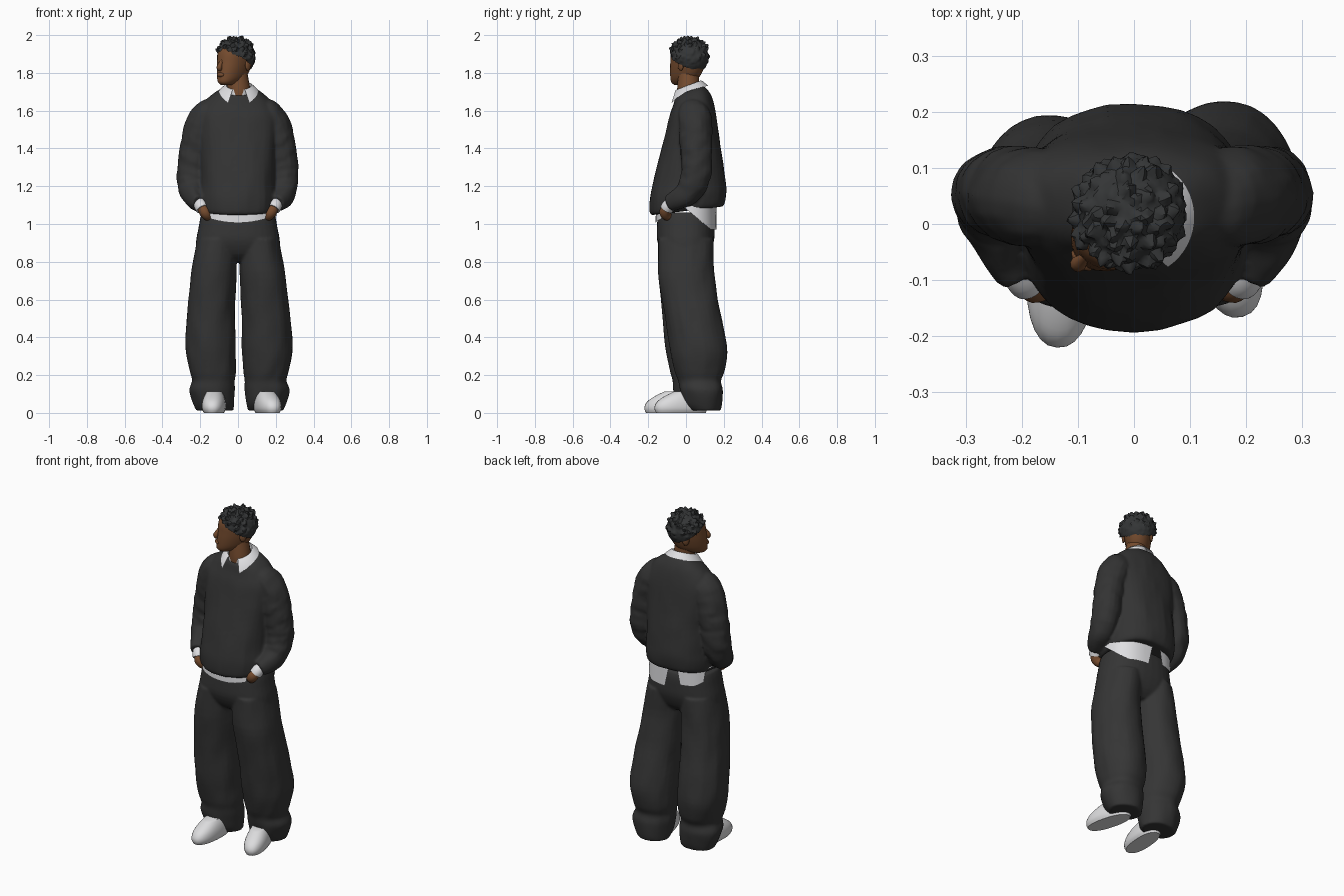
import bpy, bmesh, math, random
from mathutils import Vector, Matrix, noise

if "Cube" in bpy.data.objects:
    bpy.data.objects.remove(bpy.data.objects["Cube"])

random.seed(4)


def material(name, r, g, b):
    m = bpy.data.materials.new(name)
    m.diffuse_color = (r, g, b, 1)
    m.use_nodes = True
    m.node_tree.nodes["Principled BSDF"].inputs["Base Color"].default_value = m.diffuse_color
    return m


KNIT = material("charcoal knit", 0.033, 0.033, 0.033)
CLOTH = material("charcoal trouser", 0.036, 0.036, 0.036)
WHITE = material("white cotton", 0.74, 0.74, 0.76)
SHOE = material("white shoe", 0.72, 0.72, 0.73)
SKIN = material("brown skin", 0.18, 0.072, 0.028)
HAIR = material("black hair", 0.034, 0.036, 0.037)


def finish(name, bm, mat, angle=50):
    bmesh.ops.recalc_face_normals(bm, faces=bm.faces[:])
    me = bpy.data.meshes.new(name)
    bm.to_mesh(me)
    bm.free()
    me.materials.append(mat)
    ob = bpy.data.objects.new(name, me)
    bpy.context.collection.objects.link(ob)
    bpy.context.view_layer.objects.active = ob
    ob.select_set(True)
    bpy.ops.object.shade_smooth_by_angle(angle=math.radians(angle))
    ob.select_set(False)
    return ob


def fuse(name, parts, smooth):
    """Join overlapping solids into one continuous garment."""
    for ob in parts:
        ob.select_set(True)
    bpy.context.view_layer.objects.active = parts[0]
    bpy.ops.object.join()
    ob = bpy.context.view_layer.objects.active
    ob.name = name
    ob.select_set(False)
    r = ob.modifiers.new("fuse", 'REMESH')
    r.mode, r.voxel_size, r.use_smooth_shade = 'VOXEL', 0.008, True
    s = ob.modifiers.new("soften", 'SMOOTH')
    s.factor, s.iterations = 0.5, smooth


def resample(rows, k):
    """Catmull-Rom points between the given rows of numbers."""
    out = []
    for i in range(len(rows) - 1):
        a, b, c, d = (rows[max(0, min(len(rows) - 1, i + j))] for j in (-1, 0, 1, 2))
        for s in range(k):
            t = s / k
            out.append([0.5 * (2 * q + (r - p) * t + (2 * p - 5 * q + 4 * r - w) * t * t
                               + (3 * q - p - 3 * r + w) * t ** 3)
                        for p, q, r, w in zip(a, b, c, d)])
    out.append(list(rows[-1]))
    return out


def skin_rings(name, rings, mat, closed=True, caps=True):
    bm = bmesh.new()
    vs = [[bm.verts.new(p) for p in ring] for ring in rings]
    n = len(vs[0])
    for lo, hi in zip(vs, vs[1:]):
        for i in range(n if closed else n - 1):
            j = (i + 1) % n
            bm.faces.new((lo[i], lo[j], hi[j], hi[i]))
    if caps:
        bm.faces.new(vs[0])
        bm.faces.new(vs[-1])
    return finish(name, bm, mat)


def sup(a, p):
    c, s = math.cos(a), math.sin(a)
    return (math.copysign(abs(c) ** (2 / p), c), math.copysign(abs(s) ** (2 / p), s))


def loft(name, rows, mat, n=28, k=3, p=2.4, fold=0.0, loc=(0, 0, 0), turn=0):
    """Rows: z, x0, x1, y0, y1, tilt (rise per unit of y)."""
    M = Matrix.Translation(loc) @ Matrix.Rotation(math.radians(turn), 4, 'Z')
    rings = []
    for z, x0, x1, y0, y1, tilt in resample(rows, k):
        ring = []
        for i in range(n):
            c, s = sup(math.tau * i / n, p)
            v = Vector(((x1 - x0) / 2 * c, (y1 - y0) / 2 * s, 0))
            f = fold * noise.noise(Vector((v.x * 17 + x0 * 5, v.y * 17, z * 7)))
            v *= 1 + f / max(0.05, v.length)
            ring.append(M @ Vector(((x0 + x1) / 2 + v.x, (y0 + y1) / 2 + v.y, z + tilt * v.y)))
        rings.append(ring)
    return skin_rings(name, rings, mat)


def tube(name, path, mat, n=18, k=3, fold=0.0, side=1):
    """Path rows: x, y, z, radius."""
    pts = resample(path, k)
    rings = []
    for i, (x, y, z, r) in enumerate(pts):
        a, b = pts[max(0, i - 1)], pts[min(len(pts) - 1, i + 1)]
        t = (Vector(b[:3]) - Vector(a[:3])).normalized()
        u = (Vector((1, 0, 0)) - t * t.x).normalized()
        w = t.cross(u)
        ring = []
        for j in range(n):
            g = math.tau * j / n
            d = u * math.cos(g) + w * math.sin(g)
            v = Vector((x, y, z)) + d * (r + fold * noise.noise(
                Vector((d.x * 1.5 + side, d.y * 1.5, z * 24))))
            v.x *= side
            ring.append(v)
        rings.append(ring)
    return skin_rings(name, rings, mat)


# Sweater: round hem, forward belly, sloped shoulders, tilted neckline
sweater = [loft("sweater_body", [
    (1.07, -.19, .19, -.18, .195, .12), (1.09, -.20, .20, -.190, .208, .12),
    (1.15, -.205, .205, -.190, .214, .08), (1.22, -.20, .20, -.176, .210, .03),
    (1.35, -.20, .20, -.143, .193, 0), (1.48, -.21, .21, -.110, .174, 0),
    (1.58, -.21, .21, -.088, .157, .08), (1.65, -.172, .172, -.066, .136, .2),
    (1.69, -.128, .128, -.056, .113, .27), (1.705, -.096, .096, -.052, .092, .36)],
    KNIT, n=36, k=4, fold=0.005)]

# Sleeves, shirt cuffs and hands going into the pockets
for side, tag in ((1, "left"), (-1, "right")):
    sweater.append(tube("sleeve_" + tag, [
        (.10, .04, 1.60, .065), (.158, .045, 1.575, .086), (.198, .05, 1.50, .087),
        (.228, .055, 1.38, .083), (.243, .052, 1.26, .079), (.240, .02, 1.18, .073),
        (.224, -.042, 1.132, .058), (.202, -.086, 1.108, .046)],
        KNIT, k=5, fold=0.009, side=side))
    tube("shirt_cuff_" + tag, [(.206, -.07, 1.115, .034), (.196, -.093, 1.095, .036),
                               (.188, -.103, 1.08, .035)], WHITE, side=side)
    tube("hand_" + tag, [(.19, -.10, 1.085, .027), (.177, -.111, 1.065, .030),
                         (.162, -.102, 1.045, .027), (.145, -.07, 1.03, .02)], SKIN, side=side)
fuse("sweater", sweater, 4)

# Trousers: hips and two baggy legs bunched over the shoes
trousers = [loft("trouser_hips", [
    (.80, -.20, .20, -.07, .08, 0), (.84, -.222, .222, -.12, .12, 0),
    (.91, -.222, .222, -.152, .148, 0), (.98, -.209, .209, -.154, .152, 0),
    (1.03, -.20, .20, -.15, .15, 0), (1.06, -.19, .19, -.14, .14, 0)], CLOTH, n=36, p=2.4)]
LEG = [(.012, .055, .24, -.005, .18), (.05, .047, .254, -.04, .19), (.12, .036, .273, -.058, .195),
       (.17, .036, .258, -.064, .186), (.22, .028, .271, -.08, .204), (.32, .022, .287, -.10, .219),
       (.45, .019, .284, -.115, .199), (.60, .015, .268, -.132, .168), (.75, .008, .248, -.15, .149),
       (.92, .0, .216, -.147, .143)]
for side, tag in ((1, "left"), (-1, "right")):
    rows = []
    for z, a, b, c, d in LEG:
        low = max(0, 1 - z / .75)
        if side > 0:
            rows.append((z, a, b, c + .03 * low, d, 0))
        else:
            rows.append((z, -b + .018 * low, -a + .03 * low ** 2, c - .01 * low, d - .04 * low, 0))
    trousers.append(loft("trouser_leg_" + tag, rows, CLOTH, n=32, k=4, p=2.1, fold=0.006))
fuse("trousers", trousers, 3)

# Shoes
SHOE_ROWS = [(0, -.052, .052, -.14, .13, 0), (.018, -.061, .061, -.148, .135, 0),
             (.04, -.063, .063, -.146, .135, 0), (.065, -.060, .060, -.128, .132, 0),
             (.09, -.052, .052, -.09, .125, 0), (.112, -.04, .04, -.045, .115, 0)]
loft("shoe_left", SHOE_ROWS, SHOE, p=2.3, loc=(.155, -.022, 0), turn=15)
loft("shoe_right", SHOE_ROWS, SHOE, p=2.3, loc=(-.127, -.072, 0), turn=-4)

# Shirt hem: front strip and two back tails showing under the sweater
rings = [[], []]
for i in range(72):
    c, s = sup(math.tau * i / 72, 2.5)
    x, y = .206 * c, .158 * s
    if y < 0:
        low = 1.006 + .02 * (x / .14) ** 2 if abs(x) < .145 else 1.10
    elif -.065 < x < .005 or (x < 0 and y < .08):
        low = 1.10
    else:
        low = 1.08 - (.11 if x > 0 else .08) * min(1, y / .13)
    rings[0].append((x, y * 1.02, low))
    rings[1].append((x * .97, y, 1.12))
skin_rings("shirt_hem", rings, WHITE, caps=False)

# Shirt collar: stand and folded flaps with two points in front
rings = [[], [], [], []]
for i in range(41):
    for ring, r, drop, span in zip(rings, (.063, .066, .076, .104), (.05, 0, .004, .028),
                                   (170, 156, 154, 148)):
        a = math.radians(span) * (i - 20) / 20
        front = ((1 - math.cos(a)) / 2) ** 4
        z = 1.735 + .025 * math.cos(a) - drop
        if ring is rings[3]:
            z -= .064 * front
            r += .003 * front
        ring.append((.004 + r * math.sin(a), .013 + r * math.cos(a), z))
skin_rings("shirt_collar", rings, WHITE, closed=False, caps=False)

# Neck
tube("neck", [(.005, .015, 1.66, .06), (.005, .013, 1.70, .061), (.0, .013, 1.75, .058),
              (-.01, .015, 1.82, .055)], SKIN)

# Head, turned to the figure's right
HEAD = (-.01, .018, 0)
TURN = Matrix.Translation(HEAD) @ Matrix.Rotation(math.radians(-45), 4, 'Z')
loft("head", [
    (1.737, -.026, .026, -.105, -.04, 0), (1.75, -.042, .042, -.120, .0, 0),
    (1.775, -.058, .058, -.122, .05, 0), (1.82, -.070, .070, -.119, .08, 0),
    (1.86, -.076, .076, -.114, .094, 0), (1.90, -.078, .078, -.109, .096, 0),
    (1.93, -.070, .070, -.094, .085, 0), (1.965, -.04, .04, -.05, .05, 0)],
    SKIN, p=2.2, loc=HEAD, turn=-45)


def lump(name, loc, size, mat):
    bm = bmesh.new()
    bmesh.ops.create_icosphere(bm, subdivisions=2, radius=1)
    bm.transform(TURN @ Matrix.Translation(loc) @ Matrix.Diagonal((*size, 1)))
    return finish(name, bm, mat)


tube("nose", [(0, -.104, 1.872, .007), (0, -.116, 1.85, .011), (0, -.126, 1.828, .015),
              (0, -.117, 1.816, .010)], SKIN, n=10).matrix_world = TURN
lump("lips", (0, -.116, 1.79), (.025, .014, .013), SKIN)
for s in (-1, 1):
    lump("ear_left" if s > 0 else "ear_right", (s * .077, .012, 1.84), (.009, .02, .03), SKIN)

# Hair: curly cap with a hairline that drops toward the nape
bm = bmesh.new()
bmesh.ops.create_icosphere(bm, subdivisions=5, radius=1)
for v in bm.verts:
    n = v.co.copy()
    d = noise.voronoi(n * 3.9)[0][0]
    spike = max(0, .58 - d) * .045 * min(1, max(.1, n.z + .5))
    v.co = Vector((n.x * .098, n.y * .103, n.z * .099)) + n * spike
    v.co += Vector((0, 0, 1.884)) + Vector([random.uniform(-.001, .001) for _ in range(3)])
gone = []
for f in bm.faces:
    c = f.calc_center_median()
    if c.z < 1.855 - .55 * c.y:
        gone.append(f)
bmesh.ops.delete(bm, geom=gone, context='FACES')
bm.transform(TURN)
finish("curly_hair", bm, HAIR, angle=35)
